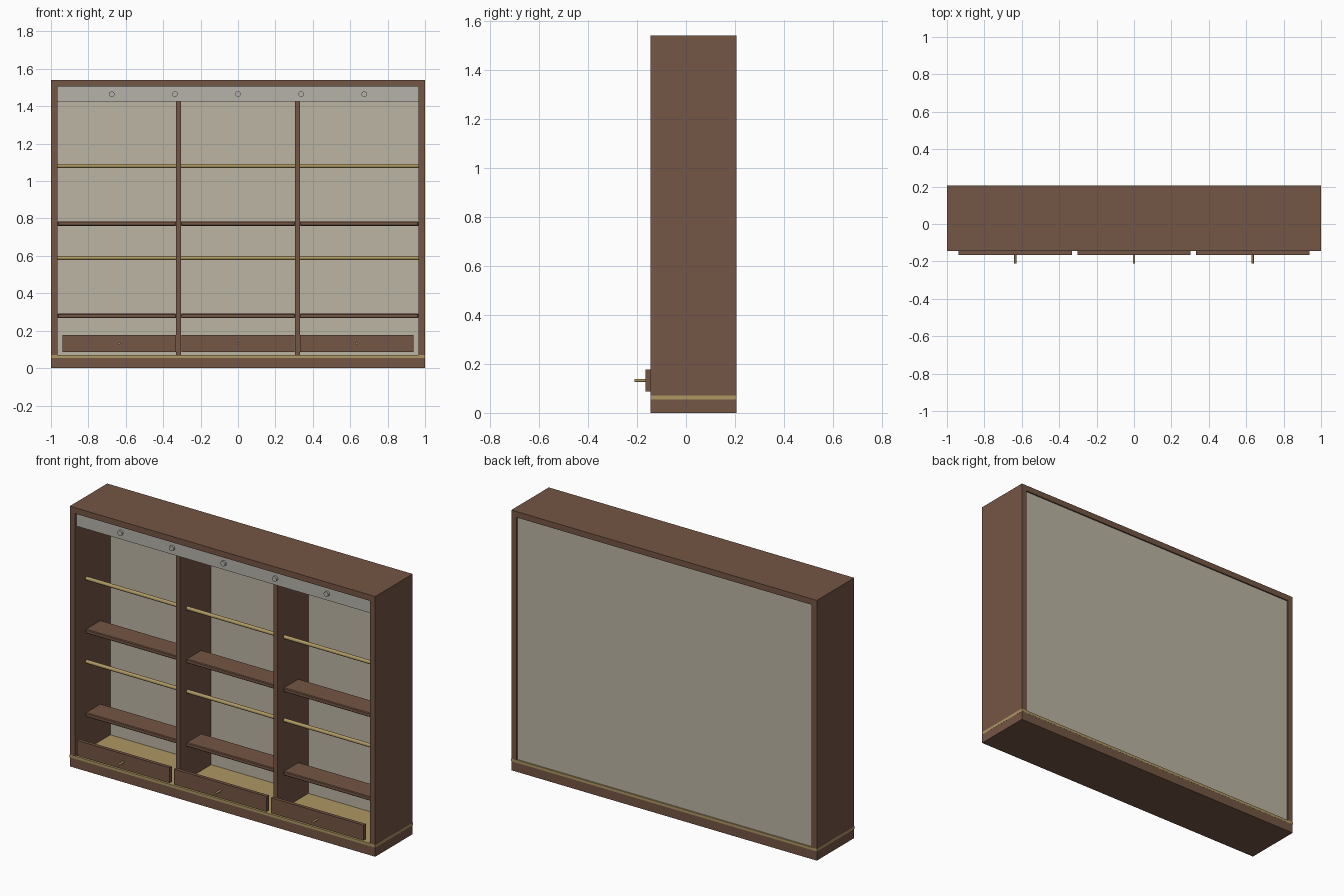
import bpy, math

if "Cube" in bpy.data.objects:
    bpy.data.objects.remove(bpy.data.objects["Cube"])


def mat(name, rgb):
    m = bpy.data.materials.new(name)
    m.diffuse_color = (*rgb, 1)
    m.use_nodes = True
    m.node_tree.nodes["Principled BSDF"].inputs["Base Color"].default_value = m.diffuse_color
    return m


WOOD = mat("brown wood", (0.175, 0.092, 0.058))
GOLD = mat("brass gold", (0.42, 0.31, 0.125))
BACK = mat("warm grey", (0.50, 0.46, 0.37))
PALE = mat("pale grey", (0.47, 0.45, 0.41))


def box(name, x, y, z, m, bevel=0):
    """Box from (min, max) ranges."""
    bpy.ops.mesh.primitive_cube_add(size=1)
    o = bpy.context.object
    o.name = name
    r = (x, y, z)
    for v in o.data.vertices:
        v.co = [(a + b) / 2 + c * (b - a) for (a, b), c in zip(r, v.co)]
    o.data.materials.append(m)
    if bevel:
        b = o.modifiers.new("bevel", 'BEVEL')
        b.width, b.segments = bevel, 1
    return o


def rod(name, centre, r, length, axis, m, sides=16):
    rot = (0, math.pi / 2, 0) if axis == 'x' else (math.pi / 2, 0, 0)
    bpy.ops.mesh.primitive_cylinder_add(vertices=sides, radius=r, depth=length,
                                        location=centre, rotation=rot)
    o = bpy.context.object
    o.name = name
    o.data.materials.append(m)
    bpy.ops.object.shade_smooth_by_angle(angle=math.radians(40))
    return o


F, B = -0.145, 0.205   # front and back of the carcass

# Carcass
for s, n in ((-1, "left"), (1, "right")):
    box(n + "_side", sorted((s * 0.965, s)), (F, B), (0, 1.54), WOOD)
box("top_panel", (-0.965, 0.965), (F, B), (1.505, 1.54), WOOD)
box("plinth", (-0.965, 0.965), (F, B), (0, 0.054), WOOD)
box("floor_plate", (-1.0005, 1.0005), (F - 0.0005, B + 0.0005), (0.054, 0.07), GOLD)
box("back_panel", (-0.965, 0.965), (0.185, 0.197), (0.07, 1.505), BACK)

# Dividers
for s, n in ((-1, "left"), (1, "right")):
    box(n + "_divider", (s * 0.318 - 0.013, s * 0.318 + 0.013), (-0.105, 0.185),
        (0.07, 1.505), WOOD)

# Light fascia with lamps
box("fascia", (-0.965, 0.965), (-0.13, -0.112), (1.425, 1.505), PALE)
for i in range(-2, 3):
    rod("lamp", (i * 0.3375, -0.132, 1.465), 0.015, 0.02, 'y', PALE)

# Shelves and hanging rails, one set per bay
BAYS = ((-0.965, -0.331), (-0.305, 0.305), (0.331, 0.965))
for a, b in BAYS:
    for z in (0.773, 0.279):
        box("shelf", (a, b), (-0.05, 0.09), (z - 0.012, z + 0.012), WOOD, 0.004)
    for z in (1.081, 0.589):
        rod("hanging_rail", ((a + b) / 2, -0.037, z), 0.011, b - a, 'x', GOLD)

# Drawer fronts with knobs
for c in (-0.635, 0, 0.635):
    box("drawer_front", (c - 0.303, c + 0.303), (-0.165, -0.145), (0.087, 0.178), WOOD)
    rod("drawer_knob", (c, -0.187, 0.132), 0.006, 0.046, 'y', GOLD)
